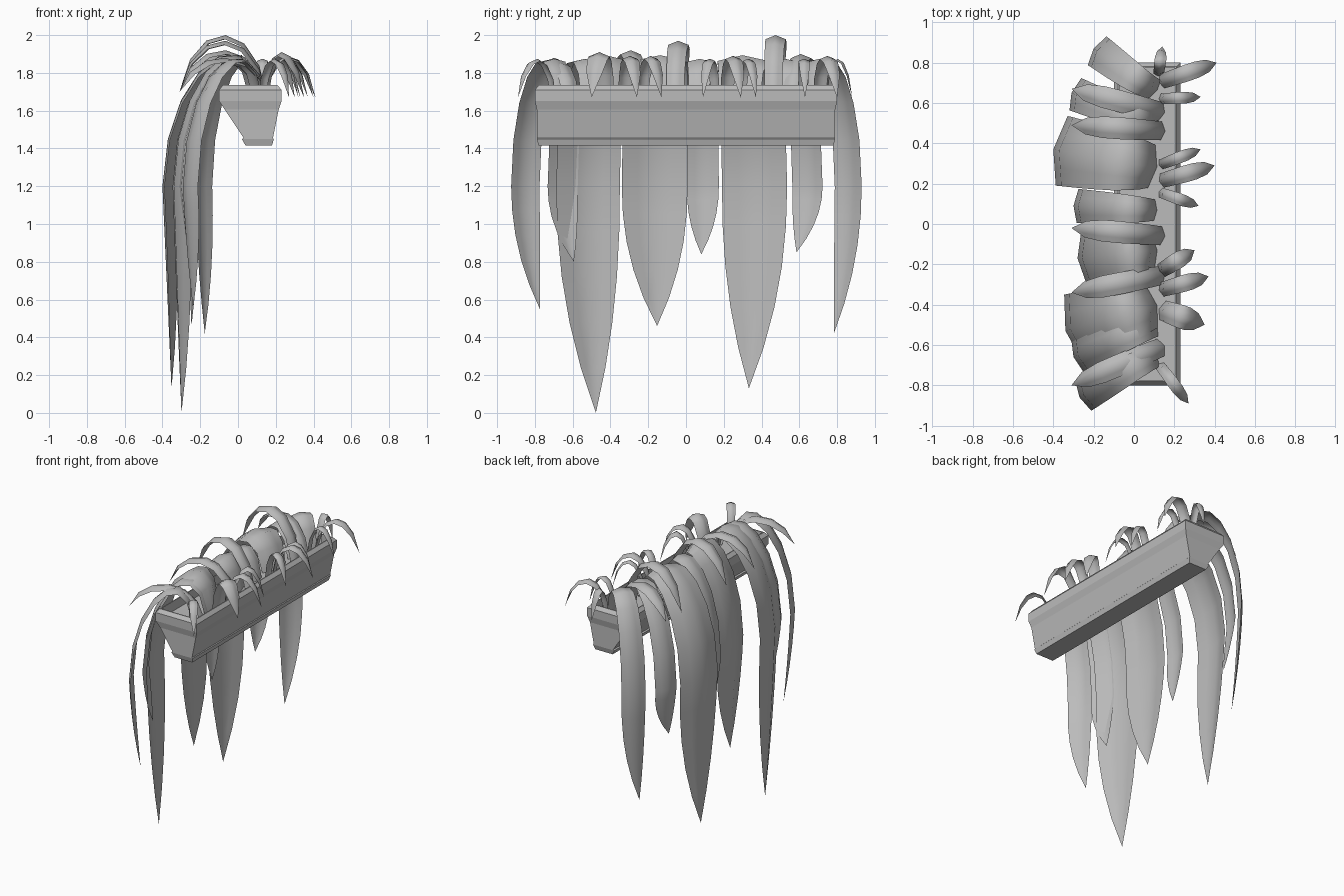
import bpy
import bmesh
from math import sin, pi
from mathutils import Vector
from mathutils.geometry import interpolate_bezier

default_cube = bpy.data.objects.get("Cube")
if default_cube:
    bpy.data.objects.remove(default_cube, do_unlink=True)

colour = (0.5, 0.5, 0.5, 1)
grey = bpy.data.materials.new("plain_grey")
grey.use_nodes = True
grey.diffuse_color = colour
grey.node_tree.nodes["Principled BSDF"].inputs["Base Color"].default_value = colour


def finish(name, bm, smooth):
    """Turn the mesh data into a named, coloured object."""
    bmesh.ops.recalc_face_normals(bm, faces=bm.faces)
    mesh = bpy.data.meshes.new(name)
    bm.to_mesh(mesh)
    bm.free()
    mesh.materials.append(grey)
    for polygon in mesh.polygons:
        polygon.use_smooth = smooth
    bpy.context.collection.objects.link(bpy.data.objects.new(name, mesh))


def bridge(bm, lower, upper):
    """Join two rows of vertices with a strip of quads."""
    for k in range(len(lower) - 1):
        bm.faces.new((lower[k], lower[k + 1], upper[k + 1], upper[k]))


# Planter: rectangular sections from foot to rim, with a sunken soil face
def build_planter(sections):
    bm = bmesh.new()
    rings = []
    for back, front, length, height in sections:
        corners = ((back, -length), (front, -length), (front, length), (back, length))
        rings.append([bm.verts.new((x, y, height)) for x, y in corners])
    for lower, upper in zip(rings, rings[1:]):
        bridge(bm, lower + lower[:1], upper + upper[:1])
    bm.faces.new(rings[0])
    soil = bm.faces.new(rings[-1])
    bm.normal_update()
    bmesh.ops.inset_region(bm, faces=[soil], thickness=0.01)
    sunken = bmesh.ops.extrude_discrete_faces(bm, faces=[soil])["faces"]
    for vertex in sunken[0].verts:
        vertex.co.z -= 0.07
    finish("planter", bm, False)


# Leaf blade: a strip folded along its midrib and swept along a path
def build_blade(name, path, widths, fold):
    heading = path[len(path) // 2] - path[0]
    side = Vector((-heading.y, heading.x, 0)).normalized()
    bm = bmesh.new()
    rows = []
    for i, (point, width) in enumerate(zip(path, widths)):
        tangent = path[min(i + 1, len(path) - 1)] - path[max(i - 1, 0)]
        normal = tangent.cross(side).normalized()
        rows.append([bm.verts.new(point + width * (side * u / 4 - normal * fold * abs(u)))
                     for u in range(-2, 3)])
    for lower, upper in zip(rows, rows[1:]):
        bridge(bm, lower, upper)
    bmesh.ops.remove_doubles(bm, verts=bm.verts, dist=0.0001)
    finish(name, bm, True)


# Long leaf: rises from the soil, arches over the back edge and hangs to a point
def long_leaf(name, y, reach, tip_height, width):
    root = Vector((0.12, y * 0.76, 1.64))
    shoulder = Vector((reach, y, 1.2))
    tip = Vector((reach * 0.88, y * 0.9, tip_height))
    rise = Vector((0.07, root.y, 2.08 + width / 4))
    fall = Vector((reach * 0.98, y, 1.83))
    path = interpolate_bezier(root, rise, fall, shoulder, 8)
    widths = [width * (0.6 + 0.4 * sin(pi * i / 14)) for i in range(8)]
    for step in range(1, 6):
        t = step / 5
        bend = shoulder.lerp(tip, t)
        bend.y = shoulder.y + (tip.y - shoulder.y) * t * t
        path.append(bend)
        widths.append(width * (1 - t ** 2.2))
    build_blade(name, path, widths, 0.06)


# Short leaf: a small arch that curls down to a point
def short_leaf(name, root, tip, peak, width):
    crest = (peak - (root.z + tip.z) / 8) * 4 / 3
    rise = root.lerp(tip, 0.1)
    fall = root.lerp(tip, 0.85)
    rise.z = fall.z = crest
    path = interpolate_bezier(root, rise, fall, tip, 7)
    widths = [width * (1 - (i / 6) ** 6) * (0.7 + i / 20) for i in range(7)]
    build_blade(name, path, widths, 0.1)


body, rim = 0.79, 0.8
build_planter([
    (0.04, 0.18, 0.78, 1.415), (0.02, 0.19, body, 1.45), (0.03, 0.185, body, 1.455),
    (-0.07, 0.215, body, 1.605), (-0.1, 0.23, rim, 1.65), (-0.1, 0.23, rim, 1.71),
    (-0.08, 0.21, 0.78, 1.735)])

# Hanging leaves: side position, reach to the back, tip height, width
narrow, broad = 0.17, 0.35
hanging = [
    (-0.86, -0.27, 0.55, narrow), (-0.66, -0.3, 0.8, narrow), (-0.53, -0.34, 0, broad),
    (-0.17, -0.28, 0.46, broad), (0.09, -0.3, 0.84, narrow), (0.37, -0.4, 0.13, broad),
    (0.65, -0.31, 0.85, narrow), (0.87, -0.2, 0.42, narrow)]
for number, leaf in enumerate(hanging):
    long_leaf(f"long_leaf_{number}", *leaf)

# Leaves curling over the back: root position, tip position, peak height
back_curls = [(0.46, 0.49, 2), (-0.06, -0.02, 1.97), (-0.25, -0.34, 1.92),
              (0.55, 0.67, 1.9), (-0.6, -0.8, 1.88)]
for number, (start, end, peak) in enumerate(back_curls):
    short_leaf(f"back_leaf_{number}", Vector((0.16, start, 1.64)),
               Vector((-0.31, end, 1.7)), peak, 0.13)

# Leaves curling over the open side: root position, tip position, reach, width
slim, wide = 0.07, 0.1
side_curls = [
    (0.7, 0.8, 0.41, wide), (0.62, 0.63, 0.33, slim), (0.73, 0.88, 0.14, slim),
    (0.29, 0.37, 0.33, slim), (0.21, 0.29, 0.4, wide), (0.16, 0.09, 0.32, slim),
    (-0.24, -0.13, 0.3, wide), (-0.33, -0.26, 0.37, wide),
    (-0.42, -0.5, 0.35, 0.14), (-0.69, -0.89, 0.27, slim)]
for number, (start, end, reach, width) in enumerate(side_curls):
    short_leaf(f"side_leaf_{number}", Vector((0.12, start, 1.64)),
               Vector((reach, end, 1.67)), 1.84 + width / 2, width)
